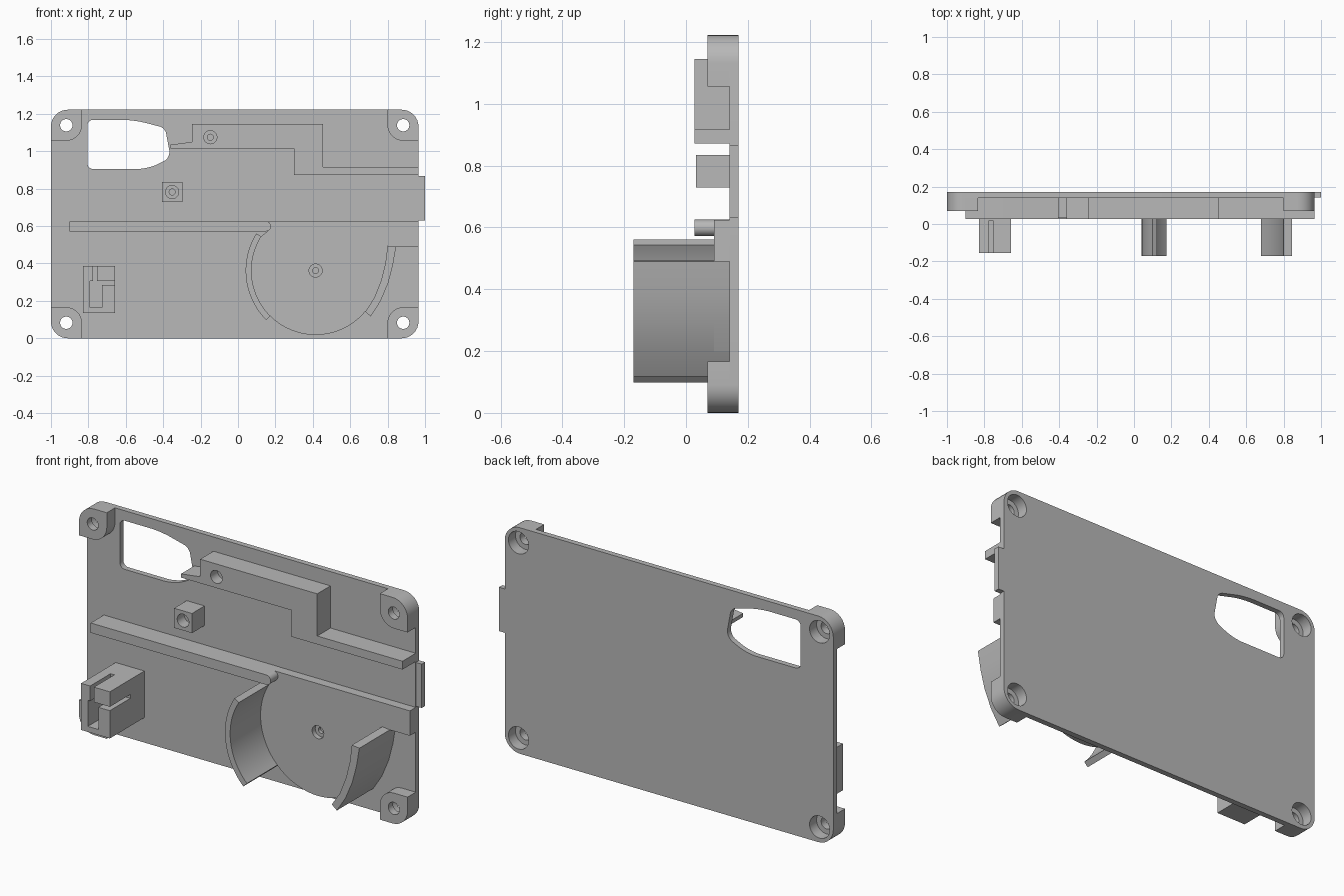
import bpy, bmesh, math
from mathutils import Vector

if "Cube" in bpy.data.objects:
    bpy.data.objects.remove(bpy.data.objects["Cube"], do_unlink=True)

grey = bpy.data.materials.new("plain grey")
grey.use_nodes = True
colour = (0.48, 0.48, 0.48, 1)
grey.diffuse_color = colour
grey.node_tree.nodes["Principled BSDF"].inputs["Base Color"].default_value = colour

PLATE_FRONT, PLATE_BACK = 0.14, 0.17
LEFT, RIGHT, TOP = -1.0, 0.965, 1.222


def fillet(corners, steps=8):
    """Turn (x, z, radius) corners into a rounded outline."""
    out = []
    for i, (x, z, r) in enumerate(corners):
        p = Vector((x, z))
        if r == 0:
            out.append((x, z))
            continue
        a = (Vector(corners[i - 1][:2]) - p).normalized() * r
        b = (Vector(corners[(i + 1) % len(corners)][:2]) - p).normalized() * r
        for k in range(steps + 1):
            t = math.pi / 2 * k / steps
            out.append(tuple(p + a * (1 - math.sin(t)) + b * (1 - math.cos(t))))
    return out


def rect(x0, x1, z0, z1):
    return [(x0, z0), (x1, z0), (x1, z1), (x0, z1)]


def arc(cx, cz, r, start, end, steps=24):
    angles = [math.radians(start + (end - start) * k / steps) for k in range(steps + 1)]
    return [(cx + r * math.cos(a), cz + r * math.sin(a)) for a in angles]


def circle(cx, cz, r, steps=32):
    return arc(cx, cz, r, 0, 360, steps)[:-1]


def prism(name, outline, y0, y1):
    """Extrude an x-z outline from y0 back to y1."""
    bm = bmesh.new()
    face = bm.faces.new([bm.verts.new((x, y0, z)) for x, z in outline])
    grown = bmesh.ops.extrude_face_region(bm, geom=[face])
    verts = [g for g in grown["geom"] if isinstance(g, bmesh.types.BMVert)]
    bmesh.ops.translate(bm, verts=verts, vec=(0, y1 - y0, 0))
    bmesh.ops.recalc_face_normals(bm, faces=bm.faces)
    mesh = bpy.data.meshes.new(name)
    bm.to_mesh(mesh)
    bm.free()
    mesh.materials.append(grey)
    ob = bpy.data.objects.new(name, mesh)
    bpy.context.scene.collection.objects.link(ob)
    return ob


def cut(ob, cuts):
    """Subtract prisms, each given as (outline, y0, y1), from a part."""
    for outline, y0, y1 in cuts:
        cutter = prism("cutter", outline, y0, y1)
        mod = ob.modifiers.new("cut", "BOOLEAN")
        mod.operation, mod.solver, mod.object = "DIFFERENCE", "EXACT", cutter
        graph = bpy.context.evaluated_depsgraph_get()
        mesh = bpy.data.meshes.new_from_object(ob.evaluated_get(graph))
        ob.modifiers.clear()
        ob.data = mesh
        bpy.data.objects.remove(cutter, do_unlink=True)
    return ob


def screw_pilot(x, z, front, depth):
    """Blind stepped hole for a small screw."""
    return [(circle(x, z, 0.035), front - 0.02, front + depth * 0.6),
            (circle(x, z, 0.016), front, front + depth)]


parts = []

# Back plate with a window and four countersunk corner holes
corners = [(x, z) for x in (LEFT, RIGHT) for z in (0, TOP)]
bolts = {c: (c[0] + (0.082 if c[0] < 0 else -0.082),
             c[1] + (0.083 if c[1] == 0 else -0.083)) for c in corners}
R = 0.09
plate = prism("back_plate", fillet([(LEFT, 0, R), (RIGHT, 0, R), (RIGHT, TOP, R), (LEFT, TOP, R)]),
              PLATE_FRONT, PLATE_BACK)
window = fillet([(-0.805, 1.168, 0.03), (-0.56, 1.168, 0.06), (-0.39, 1.125, 0.03),
                 (-0.36, 0.965, 0.04), (-0.48, 0.905, 0.06), (-0.805, 0.905, 0.03)])
cut(plate, [(window, 0.1, 0.2)] + [(circle(*b, 0.06), 0.11, 0.2) for b in bolts.values()])
parts.append(plate)

# Corner bosses
for (x, z), bolt in bolts.items():
    sx, sz = (1 if x < 0 else -1), (1 if z == 0 else -1)
    size = 0.166
    outline = fillet([(x, z, R), (x + sx * size, z, 0),
                      (x + sx * size, z + sz * size, 0.085), (x, z + sz * size, 0)])
    name = ("bottom" if z == 0 else "top") + ("_right" if x < 0 else "_left") + "_boss"
    boss = prism(name, outline, 0.07, PLATE_FRONT)
    parts.append(cut(boss, [(circle(*bolt, 0.033), 0, 0.3), (circle(*bolt, 0.06), 0.11, 0.2)]))

# Side tab
parts.append(prism("side_tab", rect(0.955, 1.0, 0.63, 0.867), PLATE_FRONT + 0.001, PLATE_BACK))

# Stepped upper rail
upper = prism("upper_rail", [(-0.36, 1.015), (-0.36, 1.035), (-0.245, 1.05), (-0.245, 1.145),
                             (0.455, 1.145), (0.455, 0.917), (RIGHT, 0.917), (RIGHT, 0.872),
                             (0.30, 0.872), (0.30, 1.015)], 0.027, PLATE_FRONT)
parts.append(cut(upper, screw_pilot(-0.148, 1.075, 0.027, 0.1)))

# Small square post
post = prism("square_post", rect(-0.405, -0.298, 0.729, 0.835), 0.033, PLATE_FRONT)
parts.append(cut(post, screw_pilot(-0.352, 0.782, 0.033, 0.1)))

# Long middle rail with a rounded end
parts.append(prism("middle_rail", fillet([(-0.90, 0.572, 0), (0.176, 0.572, 0.026),
                                          (0.176, 0.625, 0.026), (-0.90, 0.625, 0)]),
                   0.027, PLATE_FRONT))

# Raised round bed running into the side ledge
CX, CZ = 0.415, 0.362
outer_side = [(0.71, 0.117), (0.762, 0.198), (0.803, 0.295), (0.828, 0.39), (0.845, 0.49)]
inner_side = [(0.80, 0.495), (0.788, 0.40), (0.765, 0.308), (0.728, 0.215), (0.68, 0.142)]
bed_outline = (arc(CX, CZ, 0.344, 148, 320, 48) + outer_side[1:]
               + [(RIGHT, 0.49), (RIGHT, 0.6245), (0.155, 0.6245), (0.155, 0.57)])
bed = prism("round_bed", bed_outline, 0.09, PLATE_FRONT)
parts.append(cut(bed, screw_pilot(CX, CZ, 0.09, 0.045)))

# Curved walls around the bed
parts.append(prism("right_curved_wall", arc(CX, CZ, 0.374, 148, 225) + arc(CX, CZ, 0.343, 225, 148),
                   -0.17, PLATE_FRONT))
parts.append(prism("left_curved_wall", outer_side + inner_side, -0.17, PLATE_FRONT))

# Slotted clip block
clip = prism("slotted_block", rect(-0.83, -0.658, 0.135, 0.387), -0.155, PLATE_FRONT)
slots = [(-0.79, 0.165), (-0.727, 0.165), (-0.727, 0.285), (-0.6, 0.285), (-0.6, 0.306),
         (-0.753, 0.306), (-0.753, 0.45), (-0.776, 0.45), (-0.776, 0.306), (-0.79, 0.306)]
parts.append(cut(clip, [(slots, -0.2, 0.02)]))

# Smooth the curved sides, keep the edges crisp
bpy.ops.object.select_all(action="DESELECT")
for ob in parts:
    ob.select_set(True)
bpy.context.view_layer.objects.active = plate
bpy.ops.object.shade_smooth_by_angle(angle=math.radians(30))
